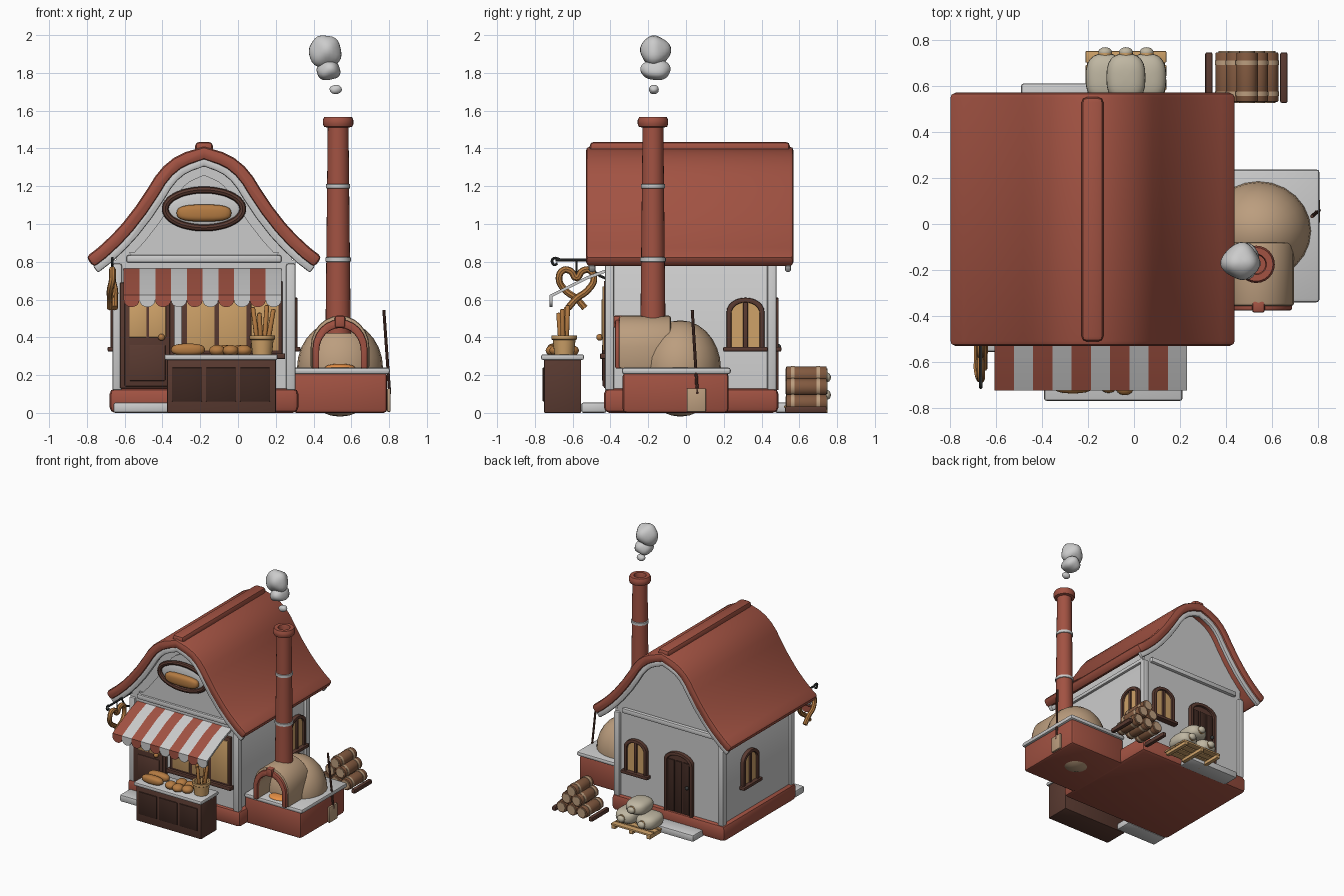
import bpy, bmesh, math, random
from mathutils import Vector, Matrix

if "Cube" in bpy.data.objects:
    bpy.data.objects.remove(bpy.data.objects["Cube"])
random.seed(3)
COL = dict(red=(.36, .085, .055), brown=(.10, .042, .03), dark=(.05, .022, .016), tan=(.50, .34, .21),
           pane=(.62, .36, .14), bread=(.46, .20, .055), sack=(.52, .47, .36), log=(.22, .10, .05),
           iron=(.04, .045, .045), glow=(.8, .28, .06))
MATS = {}
for k, c in COL.items():
    MATS[k] = bpy.data.materials.new(k)
    MATS[k].diffuse_color = (*c, 1)

def add(name, bm, mat=None, bevel=0, M=None, segs=2):
    if M: bm.transform(M)
    bmesh.ops.recalc_face_normals(bm, faces=bm.faces)
    me = bpy.data.meshes.new(name)
    bm.to_mesh(me); bm.free()
    ob = bpy.data.objects.new(name, me)
    bpy.context.collection.objects.link(ob)
    if mat: me.materials.append(MATS[mat])
    if bevel:
        m = ob.modifiers.new("bevel", 'BEVEL')
        m.width, m.segments, m.angle_limit = bevel, segs, math.radians(40)
    return ob

def box(name, x0, x1, y0, y1, z0, z1, mat=None, bevel=.006, M=None):
    bm = bmesh.new()
    bmesh.ops.create_cube(bm, size=1)
    for v in bm.verts:
        v.co = Vector(((x0+x1)/2 + v.co.x*(x1-x0), (y0+y1)/2 + v.co.y*(y1-y0), (z0+z1)/2 + v.co.z*(z1-z0)))
    return add(name, bm, mat, bevel, M)

def prism(name, pts, y0, y1, mat=None, bevel=0, M=None):
    """Outline in x-z, pulled along y."""
    bm = bmesh.new()
    f = bm.faces.new([bm.verts.new((x, y0, z)) for x, z in pts])
    r = bmesh.ops.extrude_face_region(bm, geom=[f])
    bmesh.ops.translate(bm, vec=(0, y1-y0, 0), verts=[g for g in r['geom'] if isinstance(g, bmesh.types.BMVert)])
    bm.faces.ensure_lookup_table()
    if not any(all(abs(v.co.y-y0) < 1e-7 for v in fa.verts) for fa in bm.faces):
        bm.faces.new([v for v in bm.verts if abs(v.co.y-y0) < 1e-7][:len(pts)])
    return add(name, bm, mat, bevel, M)

def cyl(name, a, b, r0, r1=None, mat=None, n=16, bevel=0):
    a, b = Vector(a), Vector(b)
    bm = bmesh.new()
    bmesh.ops.create_cone(bm, cap_ends=True, segments=n, radius1=r0, radius2=r0 if r1 is None else r1, depth=(b-a).length)
    M = Matrix.Translation((a+b)/2) @ (b-a).to_track_quat('Z', 'Y').to_matrix().to_4x4()
    return add(name, bm, mat, bevel, M)

def ball(name, c, r, mat=None, e=1, lump=0, M=None):
    bm = bmesh.new()
    bmesh.ops.create_uvsphere(bm, u_segments=24, v_segments=14, radius=1)
    ph = random.uniform(0, 6)
    for v in bm.verts:
        k = 1 + lump*(math.sin(4*v.co.x+ph)*math.sin(3*v.co.z+ph) + math.cos(4*v.co.y+ph)*.6)
        v.co = Vector([math.copysign(abs(q)**e, q)*k*s for q, s in zip(v.co, r)])
    return add(name, bm, mat, 0, Matrix.Translation(c) @ (M or Matrix()))

def lathe(name, prof, c, mat=None, n=24):
    bm = bmesh.new()
    vs = [bm.verts.new((r, 0, z)) for r, z in prof]
    es = [bm.edges.new(p) for p in zip(vs, vs[1:])]
    bmesh.ops.spin(bm, geom=vs+es, axis=(0, 0, 1), cent=(0, 0, 0), angle=math.tau, steps=n)
    bmesh.ops.remove_doubles(bm, verts=bm.verts, dist=1e-5)
    return add(name, bm, mat, 0, Matrix.Translation(c))

def tube(name, pts, r, mat, cyclic=False):
    cu = bpy.data.curves.new(name, 'CURVE')
    cu.dimensions, cu.bevel_depth, cu.bevel_resolution, cu.use_fill_caps, cu.resolution_u = '3D', r, 2, True, 6
    s = cu.splines.new('BEZIER')
    s.bezier_points.add(len(pts)-1)
    for b, p in zip(s.bezier_points, pts):
        b.co, b.handle_left_type, b.handle_right_type = p, 'AUTO', 'AUTO'
    s.use_cyclic_u = cyclic
    cu.materials.append(MATS[mat])
    ob = bpy.data.objects.new(name, cu)
    bpy.context.collection.objects.link(ob)

def arch(w, z0, z1, rise, n=12):
    """Open arch outline from bottom left over to bottom right."""
    return [(-w, z0)] + [(-w*math.cos(math.pi*i/n), z1-rise+rise*math.sin(math.pi*i/n)) for i in range(n+1)] + [(w, z0)]

def place(x, y, deg): return Matrix.Translation((x, y, 0)) @ Matrix.Rotation(math.radians(deg), 4, 'Z')

# roof: bell-shaped gambrel path, offset inward for every layer under it
CX = -.18
half = [(.1, 1.38), (.16, 1.35), (.215, 1.305), (.26, 1.25), (.3, 1.185), (.36, 1.095), (.43, 1.005), (.49, .94), (.56, .875), (.625, .825)]
path = [Vector((-x, z)) for x, z in reversed(half)] + [Vector((0, 1.41))] + [Vector(p) for p in half]
def off(d):
    out = []
    for i, p in enumerate(path):
        t = (path[min(i+1, len(path)-1)] - path[max(i-1, 0)]).normalized()
        out.append((CX + p.x + t.y*d, p.y - t.x*d))
    return out
def layer(name, d0, d1, y0, y1, mat=None, bevel=.01):
    return prism(name, off(d0) + off(d1)[::-1], y0, y1, mat, bevel)
layer("roof", 0, .07, -.53, .57, "red", .022)
box("ridge_cap", CX-.047, CX+.047, -.51, .55, 1.375, 1.435, "red", .022)
layer("front_bargeboard", .06, .105, -.515, -.48)
layer("back_bargeboard", .06, .105, .525, .555)

# house body
def gable(d, w, z0): return [(CX-w, z0)] + [p for p in off(d) if abs(p[0]-CX) < w-.01] + [(CX+w, z0)]
prism("walls", [(CX-.465, .1), (CX-.465, .89)] + gable(.045, .46, .9)[1:-1] + [(CX+.465, .89), (CX+.465, .1)], -.41, .46)
prism("gable_panel", gable(.15, .40, .85), -.425, -.40)
box("plinth", CX-.5, CX+.5, -.435, .49, 0, .13, "red", .03)
for sx in (-1, 1):
    for y in (-.405, .455):
        box("corner_post", CX+sx*.46-.025, CX+sx*.46+.025, y-.025, y+.025, .12, .79, bevel=.01)
    box("side_beam", CX+sx*.47-.015, CX+sx*.47+.015, -.41, .46, .78, .81)
for y in (-.42, .465):
    box("tie_beam", CX-.41, CX+.41, y-.02, y+.02, .795, .835, bevel=.01)
box("front_step", -.66, -.30, -.555, -.42, 0, .055, bevel=.012)
box("back_step", -.49, -.05, .47, .61, 0, .055, bevel=.012)

# arched windows and back door
def opening(kind, x, y, deg, w, z0, z1, fill):
    M, rise = place(x, y, deg), .075
    prism(kind+"_frame", arch(w, z0, z1, rise) + arch(w-.025, z0, z1-.025, rise-.015)[::-1], -.03, .01, "brown", .005, M)
    prism(kind+"_panel", arch(w-.02, z0, z1-.02, rise-.01), -.012, .01, fill, 0, M)
    return M
for x, y, deg in ((.285, .315, 90), (.11, .46, 180), (-.645, .13, -90)):
    M = opening("window", x, y, deg, .1, .34, .61, "pane")
    box("window_mullion", -.012, .012, -.024, 0, .34, .595, "brown", .003, M)
    box("window_sill", -.118, .118, -.045, .01, .325, .35, "brown", .006, M)
M = opening("back_door", -.27, .46, 180, .125, .12, .61, "brown")
for i in (-1, 0, 1):
    box("back_door_plank", i*.065-.027, i*.065+.027, -.02, 0, .13, .54, "dark", .004, M)
ball("back_door_knob", (-.35, .49, .35), (.014,)*3, "iron")

# front door with two panes
box("front_door_frame", -.625, -.335, -.435, -.40, .13, .69, "brown")
box("front_door", -.60, -.36, -.442, -.41, .14, .66, "brown")
box("front_door_panel", -.575, -.385, -.446, -.42, .17, .36, "brown", .004)
for x in (-.575, -.472):
    box("front_door_pane", x, x+.09, -.447, -.42, .40, .60, "pane", .002)
ball("front_door_knob", (-.405, -.457, .40), (.018,)*3, "bread")

# shop window
box("shop_window_frame", -.30, .235, -.435, -.40, .29, .70, "brown")
for x in (-.27, -.10, .07):
    box("shop_window_pane", x, x+.145, -.441, -.41, .33, .67, "pane", .002)
box("shop_window_sill", -.32, .25, -.455, -.40, .285, .315, "brown")

# striped awning with scalloped edge
W = .835/10
for i in range(10):
    x, m = -.605+i*W, "red" if i % 2 == 0 else None
    prism("awning_stripe", [(-.41, .765), (-.52, .725), (-.72, .625), (-.72, .608), (-.52, .708), (-.41, .748)],
          -x-W, -x, m, 0, Matrix.Rotation(math.pi/2, 4, 'Z'))
    scallop = [(-W/2, .625)] + [(-W/2*math.cos(math.pi*k/8), .597-.037*math.sin(math.pi*k/8)) for k in range(9)] + [(W/2, .625)]
    prism("awning_scallop", scallop, -.722, -.708, m, 0, place(x+W/2, 0, 0))

# oval sign with loaf
ring = [(CX+.205*math.cos(a), -.44, 1.08+.1*math.sin(a)) for a in [math.tau*i/16 for i in range(16)]]
tube("sign_frame", ring, .018, "brown", True)
ball("sign_board", (CX, -.425, 1.08), (.2, .02, .095))
ball("sign_loaf", (CX, -.45, 1.058), (.145, .035, .045), "bread", .7)

# hanging pretzel sign
X = -.665
cyl("sign_bracket", (X, -.40, .81), (X, -.69, .81), .008, mat="iron", n=8)
tube("bracket_curl", [(X, -.66, .81), (X, -.705, .815), (X, -.70, .785), (X, -.68, .79)], .007, "iron")
tube("bracket_brace", [(X, -.42, .71), (X, -.47, .735), (X, -.52, .805)], .007, "iron")
cyl("pretzel_hanger", (X, -.58, .81), (X, -.58, .73), .005, mat="iron", n=8)
lobe = [(-.045, -.125), (0, -.075), (.06, -.03), (.092, .03), (.07, .075), (.03, .07)]
pz = lobe + [(0, .035)] + [(-u, v) for u, v in reversed(lobe)]
tube("pretzel", [(X + (.012 if i < 3 else -.012 if i > 9 else 0), -.58+u, .68+v) for i, (u, v) in enumerate(pz)], .018, "bread")

# counter with bread and baguette pot
box("counter", -.375, .20, -.752, -.555, 0, .285, "brown")
box("counter_top", -.39, .21, -.767, -.54, .28, .31, bevel=.01)
for x in (-.35, -.17, .01):
    box("counter_panel", x, x+.16, -.759, -.74, .06, .24, "dark", .005)
for y in (-.70, -.62):
    ball("counter_loaf", (-.265, y, .335), (.09, .035, .032), "bread", .8)
for x, y in ((-.11, -.69), (-.04, -.70), (.03, -.68), (-.07, -.61), (.01, -.61)):
    ball("bun", (x, y, .33), (.043, .043, .03), "bread")
lathe("baguette_pot", [(0, .31), (.052, .31), (.06, .385), (.068, .39), (.068, .41), (.055, .41), (.05, .34), (0, .34)], (.128, -.645, 0), "pane")
for dx, dy, h in ((-.05, .01, .56), (-.015, -.03, .53), (.025, .02, .57), (.06, -.01, .55)):
    cyl("baguette", (.128+dx*.4, -.645+dy*.5, .34), (.128+dx, -.645+dy, h), .014, .012, "bread", 10, .006)

# bread oven
box("oven_base", .29, .79, -.335, .225, 0, .215, "red", .02)
box("oven_slab", .29, .805, -.34, .237, .205, .24, None, .014)
OX = .54
ball("oven_dome", (OX, -.03, .235), (.228, .215, .255), "tan")
M = place(OX, 0, 0)
prism("oven_mouth", arch(.155, .235, .515, .165) + arch(.11, .235, .45, .12)[::-1], -.355, -.08, "tan", .012, M)
prism("oven_arch", arch(.145, .235, .495, .155) + arch(.11, .235, .45, .12)[::-1], -.375, -.34, "red", .008, M)
box("keystone", OX-.028, OX+.028, -.385, -.33, .45, .515, "red", .012)
ball("embers", (OX, -.25, .24), (.08, .06, .02), "glow")

# chimney and smoke
lathe("chimney", [(.068, .42), (.066, .5), (.055, 1.51), (.075, 1.515), (.081, 1.53), (.081, 1.55), (.073, 1.567),
                  (.045, 1.567), (.04, 1.55), (.04, 1.3), (0, 1.3)], (.53, -.175, 0), "red")
for z, r in ((.812, .068), (1.2, .064)):
    lathe("chimney_band", [(r-.01, z-.014), (r, z-.01), (r, z+.01), (r-.01, z+.014)], (.53, -.175, 0))
ball("smoke_small", (.517, -.17, 1.712), (.034, .025, .025), lump=.06)
ball("smoke_middle", (.48, -.16, 1.815), (.066, .076, .056), lump=.08)
ball("smoke_top", (.463, -.163, 1.915), (.086, .08, .083), lump=.08)

# oven peel
cyl("peel_handle", (.803, .06, .10), (.772, .033, .545), .008, mat="brown", n=8)
box("peel_blade", .79, .808, .005, .105, .005, .13, "tan", .005)

# flour sacks on pallet
for y in (.54, .60, .66, .72):
    box("pallet_plank", -.21, .14, y-.02, y+.03, .025, .04, "pane", .003)
for x in (-.19, -.035, .12):
    box("pallet_runner", x-.015, x+.015, .53, .75, 0, .026, "pane", .003)
for x, z in ((-.125, .095), (.055, .095), (-.035, .188)):
    ball("flour_sack", (x, .635, z), (.085, .105, .056), "sack", .75)
    ball("sack_neck", (x, .745, z), (.03, .022, .026), "sack")
    cyl("sack_tie", (x, .732, z), (x, .742, z), .03, mat="pane")

# log pile with rails
for x in (.325, .65):
    box("log_rail", x-.016, x+.016, .525, .745, 0, .035, "brown", .008)
for x, z in ((.40, .052), (.49, .052), (.58, .052), (.445, .135), (.535, .135), (.49, .2)):
    cyl("log", (x, .53, z), (x, .745, z), .046, mat="log", bevel=.005)
    cyl("log_core", (x, .526, z), (x, .75, z), .034, mat="tan")
    for y in (.565, .70):
        cyl("log_band", (x, y-.01, z), (x, y+.01, z), .049, mat="tan")

# shading
bpy.ops.object.select_all(action='SELECT')
bpy.context.view_layer.objects.active = bpy.data.objects["roof"]
bpy.ops.object.convert(target='MESH')
bpy.ops.object.shade_smooth_by_angle(angle=math.radians(40))

for m in bpy.data.materials:
    if m.users and not m.is_grease_pencil:
        m.use_nodes = True
        m.node_tree.nodes["Principled BSDF"].inputs["Base Color"].default_value = m.diffuse_color
